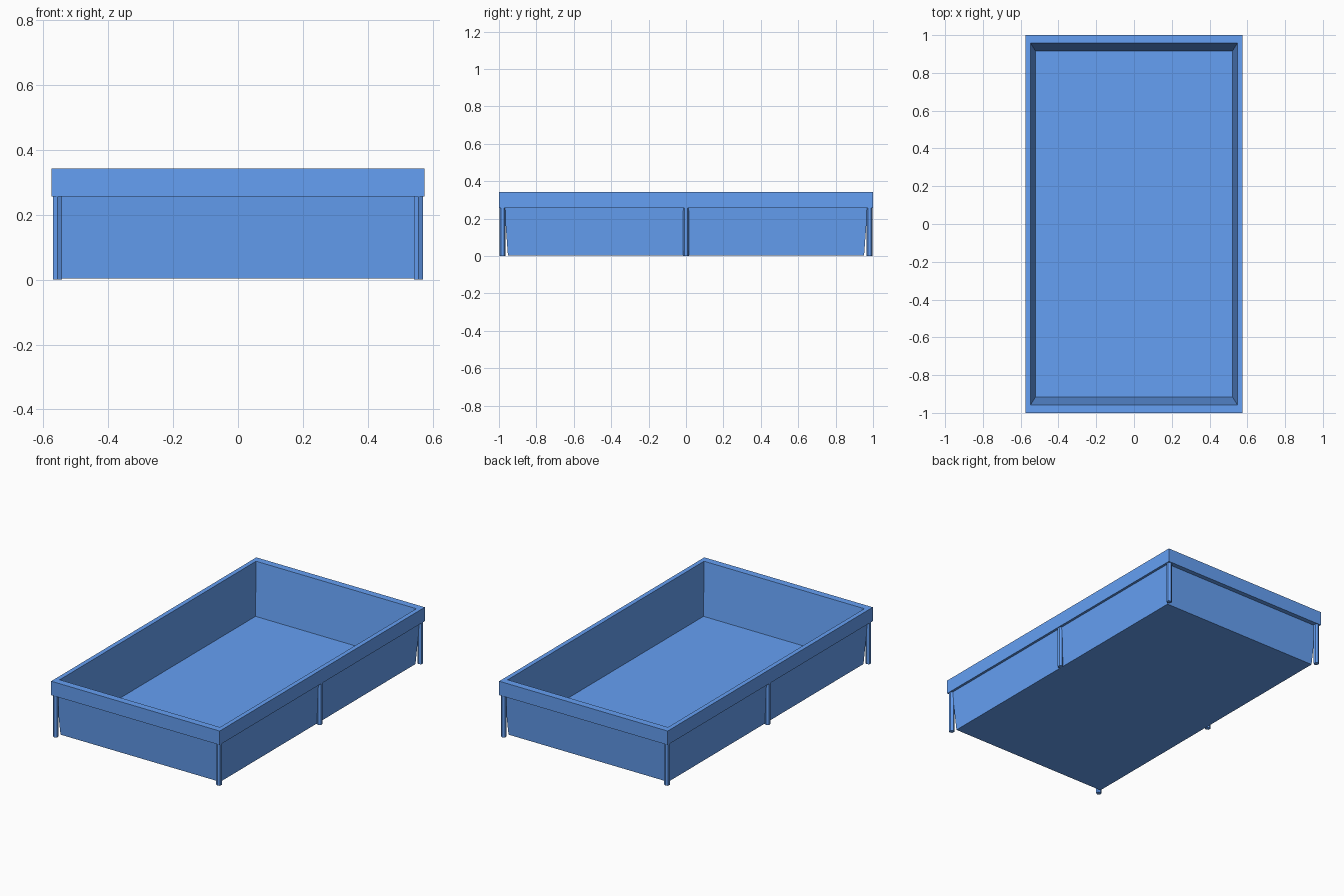
import bpy, bmesh

if "Cube" in bpy.data.objects:
    bpy.data.objects.remove(bpy.data.objects["Cube"])

# Nested rectangular loops (half x, half y, z), from outer bottom over the rim to the inner floor
LOOPS = [
    (0.545, 0.952, 0.003),
    (0.560, 0.971, 0.257),
    (0.575, 1.000, 0.257),
    (0.575, 1.000, 0.343),
    (0.547, 0.957, 0.343),
    (0.521, 0.915, 0.026),
]

blue = bpy.data.materials.new("blue_plastic")
blue.diffuse_color = (0.13, 0.35, 0.9, 1.0)
blue.use_nodes = True
blue.node_tree.nodes["Principled BSDF"].inputs["Base Color"].default_value = blue.diffuse_color


def make_tray(name, loops):
    bm = bmesh.new()
    rings = [[bm.verts.new((sx * x, sy * y, z))
              for sx, sy in ((-1, -1), (1, -1), (1, 1), (-1, 1))]
             for x, y, z in loops]
    for a, b in zip(rings, rings[1:]):
        for i in range(4):
            j = (i + 1) % 4
            bm.faces.new((a[i], a[j], b[j], b[i]))
    bm.faces.new(rings[0][::-1])
    bm.faces.new(rings[-1])
    bmesh.ops.recalc_face_normals(bm, faces=bm.faces)
    mesh = bpy.data.meshes.new(name)
    bm.to_mesh(mesh)
    bm.free()
    obj = bpy.data.objects.new(name, mesh)
    bpy.context.collection.objects.link(obj)
    return obj


# Tapered planter tray with an overhanging rim
tray = make_tray("tray_with_rim", LOOPS)
tray.data.materials.append(blue)

# Six hexagonal posts supporting the rim
POST_TOP = 0.257
for side, sx in (("left", -1), ("right", 1)):
    for place, y in (("front", -0.981), ("middle", 0.0), ("back", 0.981)):
        bpy.ops.mesh.primitive_cylinder_add(
            vertices=6, radius=0.016, depth=POST_TOP,
            location=(sx * 0.557, y, POST_TOP / 2))
        post = bpy.context.object
        post.name = f"{place}_{side}_post"
        post.data.materials.append(blue)
